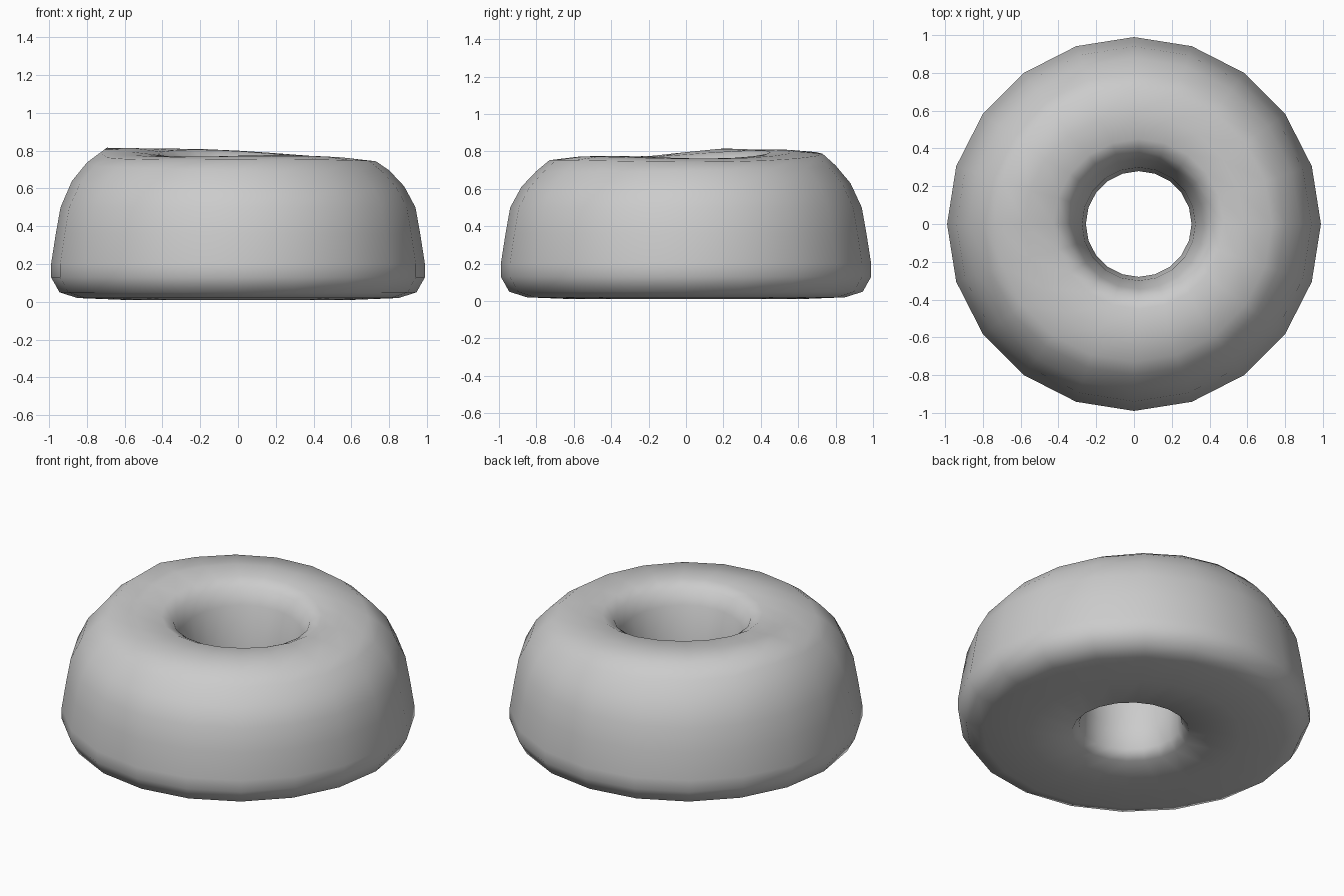
import bpy, bmesh, math
from mathutils import Vector

cube = bpy.data.objects.get("Cube")
if cube:
    bpy.data.objects.remove(cube, do_unlink=True)

SIDES = 20

# Ring cross-section: (radius, height), from the lower hole edge outward, over the top and back
profile = [(0.33, 0.015), (0.60, 0.01), (0.85, 0.02), (0.945, 0.05), (0.99, 0.13),
           (0.99, 0.20), (0.965, 0.36), (0.94, 0.50), (0.88, 0.62), (0.80, 0.71),
           (0.73, 0.765), (0.58, 0.78), (0.45, 0.78), (0.385, 0.745), (0.345, 0.66),
           (0.30, 0.45), (0.28, 0.22), (0.29, 0.07)]

bm = bmesh.new()
rings = []
for i in range(SIDES):
    a = math.tau * i / SIDES - math.pi / 2
    ring = []
    for r, z in profile:
        x, y = r * math.cos(a), r * math.sin(a)
        # Hand-shaped irregularity: hole sits off centre, top leans and bulges
        if r < 0.5:
            x += 0.025
        lift = max(0, (z - 0.5) / 0.28)
        z += lift * (0.025 * y - 0.022 * x)
        if r < 0.75:
            z += lift * 0.012 * math.cos(2 * a - 4.2)
        ring.append(bm.verts.new((x, y, z)))
    rings.append(ring)

count = len(profile)
for i in range(SIDES):
    p, q = rings[i], rings[(i + 1) % SIDES]
    for j in range(count):
        k = (j + 1) % count
        bm.faces.new((p[j], q[j], q[k], p[k]))

# Small raised lip on the left-hand shoulder of the top
for v in bm.verts:
    if v.co.z > 0.6:
        d = (v.co.xy - Vector((-0.74, 0.2))).length
        v.co.z += 0.035 * max(0, 1 - d / 0.35)

bmesh.ops.recalc_face_normals(bm, faces=bm.faces)
mesh = bpy.data.meshes.new("ring_body")
bm.to_mesh(mesh)
bm.free()
body = bpy.data.objects.new("ring_body", mesh)
bpy.context.collection.objects.link(body)

# Plain grey
grey = bpy.data.materials.new("plain_grey")
grey.use_nodes = True
colour = (0.6, 0.6, 0.6, 1)
grey.diffuse_color = colour
grey.node_tree.nodes["Principled BSDF"].inputs["Base Color"].default_value = colour
mesh.materials.append(grey)

bpy.context.view_layer.objects.active = body
body.select_set(True)
bpy.ops.object.shade_smooth_by_angle(angle=math.radians(60))
